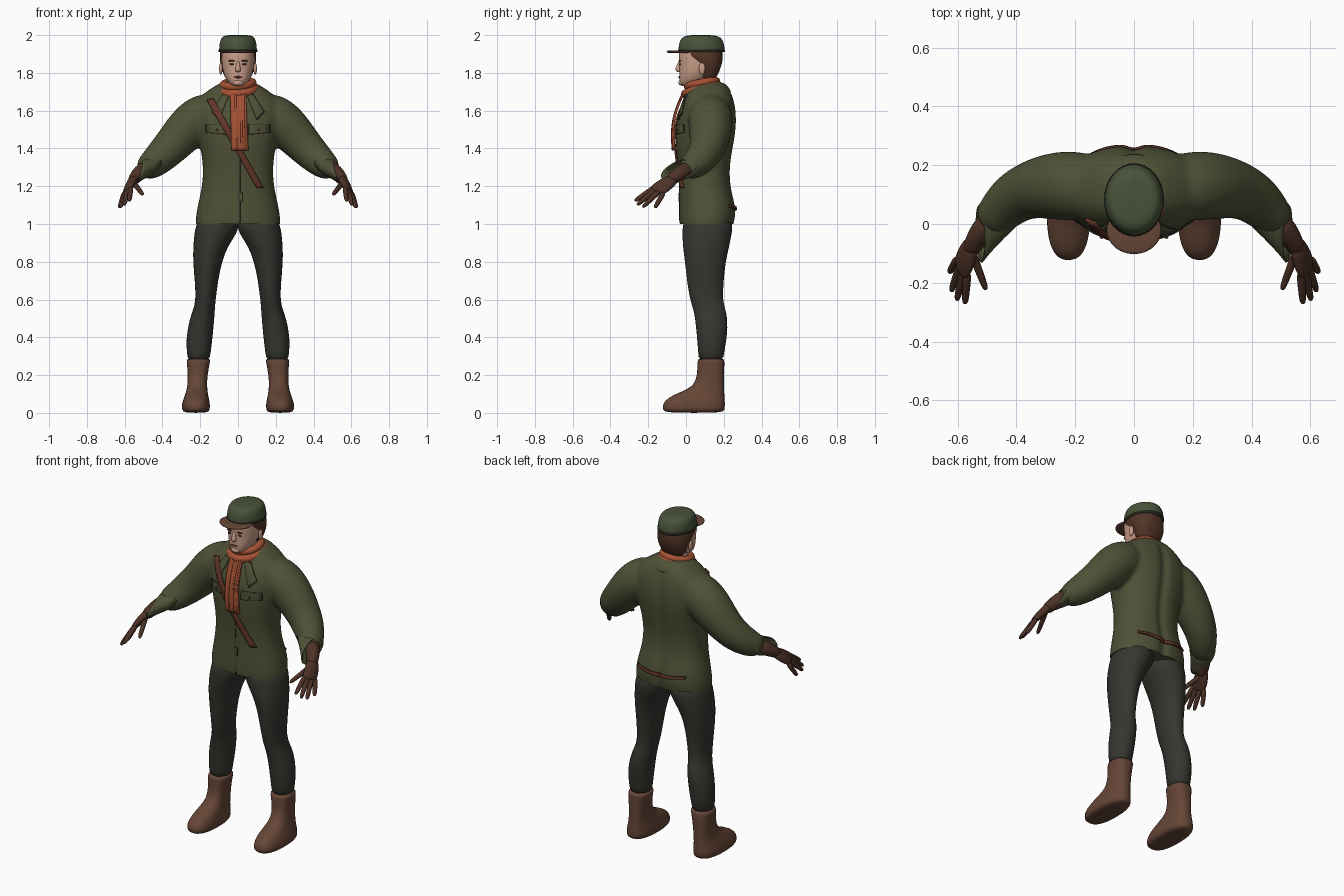
import bpy, bmesh, math
from mathutils import Vector
from mathutils.bvhtree import BVHTree

old = bpy.data.objects.get("Cube")
if old:
    bpy.data.objects.remove(old, do_unlink=True)


def material(name, *rgb):
    m = bpy.data.materials.new(name)
    m.use_nodes = True
    m.diffuse_color = (*rgb, 1)
    bsdf = m.node_tree.nodes["Principled BSDF"]
    bsdf.inputs["Base Color"].default_value = (*rgb, 1)
    bsdf.inputs["Roughness"].default_value = 0.8
    return m


GREEN = material("jacket green", .078, .083, .038)
CAP = material("cap green", .066, .085, .042)
TROUSERS = material("trouser charcoal", .035, .037, .029)
BOOT = material("boot brown", .13, .061, .037)
GLOVE = material("glove brown", .075, .032, .02)
SCARF = material("scarf orange", .38, .085, .035)
SKIN = material("skin", .6, .35, .25)
HAIR = material("hair brown", .085, .035, .02)
LEATHER = material("leather", .12, .036, .02)
DARK = material("dark seam", .022, .022, .014)


def build(name, verts, faces, mat, subdivide=0):
    bm = bmesh.new()
    vs = [bm.verts.new(v) for v in verts]
    for f in faces:
        bm.faces.new([vs[i] for i in f]).smooth = True
    bmesh.ops.recalc_face_normals(bm, faces=bm.faces)
    me = bpy.data.meshes.new(name)
    bm.to_mesh(me)
    bm.free()
    me.materials.append(mat)
    ob = bpy.data.objects.new(name, me)
    bpy.context.collection.objects.link(ob)
    if subdivide:
        ob.modifiers.new("smooth", "SUBSURF").levels = subdivide
        ob.modifiers["smooth"].render_levels = subdivide
    return ob


# Skin over rings given as (centre, u half axis, v half axis)
def loft(name, rings, mat, power=2.0, n=24, closed=False, caps=True, subdivide=1):
    def bend(t):
        return math.copysign(abs(t) ** (2 / power), t)
    verts = []
    for c, u, v in rings:
        for i in range(n):
            a = math.tau * i / n
            verts.append(Vector(c) + Vector(u) * bend(math.cos(a)) + Vector(v) * bend(math.sin(a)))
    k = len(rings)
    faces = []
    for r in range(k if closed else k - 1):
        for i in range(n):
            j, q = (i + 1) % n, (r + 1) % k
            faces.append((r * n + i, r * n + j, q * n + j, q * n + i))
    if caps and not closed:
        faces += [tuple(range(n)), tuple(range((k - 1) * n, k * n))]
    return build(name, verts, faces, mat, subdivide)


# Horizontal rings given as (z, x inner, x outer, y front, y back)
def stack(name, rows, mat, s=1, **kw):
    return loft(name, [((s * (a + b) / 2, (f + g) / 2, z), ((b - a) / 2, 0, 0), (0, (g - f) / 2, 0))
                       for z, a, b, f, g in rows], mat, **kw)


def centred(name, rows, mat, **kw):
    return stack(name, [(z, -w, w, f, g) for z, w, f, g in rows], mat, **kw)


# Round tube through (x, y, z, radius)
def tube(name, pts, mat, s=1, closed=False, n=12, **kw):
    p = [Vector((s * x, y, z)) for x, y, z, r in pts]
    k, rings = len(p), []
    for i in range(k):
        nxt = p[(i + 1) % k] if closed else p[min(i + 1, k - 1)]
        t = (nxt - p[i - 1 if closed else max(i - 1, 0)]).normalized()
        u = t.cross(Vector((0, 0, 1))).normalized()
        rings.append((p[i], u * pts[i][3], t.cross(u) * pts[i][3]))
    return loft(name, rings, mat, n=n, closed=closed, **kw)


def ball(name, c, size, mat):
    x, y, z = c
    rows = [math.pi * (i + .3) / 8.6 for i in range(9)]
    return loft(name, [((x, y, z - size[2] * math.cos(a)), (size[0] * math.sin(a), 0, 0),
                        (0, size[1] * math.sin(a), 0)) for a in rows], mat, n=12)


# Jacket body and sleeves, fused into one skin
parts = [centred("jacket", [
    (.94, .215, -.025, .24), (1, .228, -.035, .255), (1.06, .221, -.037, .268), (1.12, .209, -.036, .258),
    (1.2, .19, -.035, .237), (1.3, .184, -.04, .233), (1.4, .198, -.054, .25), (1.5, .22, -.058, .268),
    (1.58, .235, -.045, .268), (1.64, .232, -.022, .26), (1.69, .185, 0, .245),
    (1.73, .125, .02, .225), (1.755, .08, .06, .195)], GREEN, power=2.35, n=32, subdivide=2)]
for s in (1, -1):
    parts.append(tube("sleeve", [
        (.1, .125, 1.61, .1), (.2, .13, 1.57, .122), (.28, .13, 1.495, .115), (.35, .118, 1.415, .1),
        (.41, .09, 1.355, .09), (.465, .035, 1.305, .075), (.505, -.01, 1.285, .055)],
        GREEN, s, n=24, subdivide=2))
jacket = parts[0]
graph = bpy.context.evaluated_depsgraph_get()
bm = bmesh.new()
for ob in parts:
    bm.from_mesh(ob.evaluated_get(graph).to_mesh())
for ob in parts[1:]:
    bpy.data.objects.remove(ob, do_unlink=True)
bm.to_mesh(jacket.data)
bm.free()
jacket.modifiers.clear()
fuse = jacket.modifiers.new("fuse", "REMESH")
fuse.mode, fuse.voxel_size, fuse.use_smooth_shade = "VOXEL", .011, True
relax = jacket.modifiers.new("relax", "SMOOTH")
relax.factor, relax.iterations = .5, 8
graph = bpy.context.evaluated_depsgraph_get()
bm = bmesh.new()
bm.from_mesh(jacket.evaluated_get(graph).to_mesh())
jacket.modifiers.clear()

# Straight hem and a shallow groove down the spine
bmesh.ops.bisect_plane(bm, geom=bm.verts[:] + bm.edges[:] + bm.faces[:],
                       plane_co=(0, 0, 1), plane_no=(0, 0, 1), clear_inner=True)
bmesh.ops.edgenet_fill(bm, edges=[e for e in bm.edges if e.is_boundary])
for v in bm.verts:
    if v.co.y > .15 and v.co.z < 1.7:
        v.co.y -= .014 * math.exp(-(v.co.x / .028) ** 2)
for f in bm.faces:
    f.smooth = len(f.verts) < 6
    f.material_index = 0
bm.to_mesh(jacket.data)
surface = BVHTree.FromBMesh(bm)
bm.free()


# Thin plate with four (x, z) corners, laid over the jacket
def patch(name, corners, mat, lift=.004, n=12, m=4, back=False, thick=.006):
    a, b, c, d = [Vector(p) for p in corners]
    side = 1 if back else -1
    verts = []
    for i in range(n + 1):
        for j in range(m + 1):
            p = a.lerp(b, j / m).lerp(d.lerp(c, j / m), i / n)
            hit = surface.ray_cast(Vector((p.x, side, p.y)), Vector((0, -side, 0)))[0]
            verts.append((p.x, (hit.y if hit else .05) + side * lift, p.y))
    w = m + 1
    faces = [(i * w + j, i * w + j + 1, i * w + j + 1 + w, i * w + j + w) for i in range(n) for j in range(m)]
    ob = build(name, verts, faces, mat)
    sol = ob.modifiers.new("thickness", "SOLIDIFY")
    sol.thickness, sol.offset = thick, 0
    return ob


def outlined(name, corners, grow=1.09):
    mid = sum((Vector(p) for p in corners), Vector((0, 0))) / 4
    patch(name + "_edge", [mid + (Vector(p) - mid) * grow for p in corners], DARK, .001, thick=.004)
    patch(name, corners, GREEN, .004, thick=.004)


patch("front_seam", [(.008, 1.4), (.012, 1.4), (.012, 1.005), (.008, 1.005)], DARK, .0005, m=1, thick=.003)
outlined("fly_tab", [(.002, 1.165), (.022, 1.165), (.022, 1.12), (.01, 1.12)])
patch("shoulder_strap", [(-.165, 1.655), (-.13, 1.665), (.135, 1.19), (.1, 1.19)], LEATHER, .007, n=30, thick=.009)
patch("scarf_tail", [(-.042, 1.71), (.04, 1.71), (.055, 1.39), (-.035, 1.39)], SCARF, .016, n=20, thick=.0095)
for x in (-.018, .012, .034):
    patch("scarf_fold", [(x, 1.69), (x + .009, 1.69), (x + .012, 1.39), (x + .003, 1.39)],
          SCARF, .022, n=20, m=2, thick=.006)
patch("back_belt_left", [(0, 1.068), (0, 1.09), (.16, 1.1), (.16, 1.088)], LEATHER, .006, back=True, thick=.009)
patch("back_belt_right", [(0, 1.068), (0, 1.09), (-.16, 1.1), (-.16, 1.088)], LEATHER, .006, back=True, thick=.009)
for s in (1, -1):
    outlined("lapel", [(s * .045, 1.69), (s * .085, 1.68), (s * .138, 1.595), (s * .1, 1.555)], 1.07)
    outlined("pocket_flap", [(s * .06, 1.525), (s * .165, 1.525), (s * .165, 1.485), (s * .06, 1.475)])
    patch("pocket_button", [(s * .106, 1.502), (s * .116, 1.502), (s * .116, 1.492), (s * .106, 1.492)],
          LEATHER, .008, n=2, m=2)

# Trousers, boots, cuffs and gloves
for s in (1, -1):
    stack("trouser_leg", [
        (1.05, .0, .2, .0, .23), (.99, -.005, .224, -.02, .25), (.95, .005, .232, -.02, .243),
        (.88, .055, .238, -.018, .23), (.8, .085, .239, -.006, .21), (.7, .105, .229, .004, .2),
        (.6, .118, .224, .02, .194), (.55, .122, .236, .038, .208), (.5, .125, .256, .048, .222),
        (.4, .134, .276, .058, .218), (.32, .144, .271, .064, .202), (.27, .15, .268, .066, .198)], TROUSERS, s)
    stack("boot", [
        (.288, .146, .271, .061, .203), (.28, .146, .271, .061, .204), (.2, .162, .267, .06, .202),
        (.14, .164, .268, .04, .202), (.11, .16, .276, -.03, .203), (.08, .155, .286, -.1, .205),
        (.045, .147, .299, -.126, .208), (.015, .149, .297, -.124, .205), (0, .16, .285, -.11, .195)],
        BOOT, s, power=2.5)
    cuff = loft("sleeve_cuff", [
        ((s * .45, .045, 1.315), (s * .04, .06, .01), (s * -.03, 0, .06)),
        ((s * .5, -.005, 1.292), (s * .02, .078, .025), (s * -.025, 0, .058)),
        ((s * .523, -.035, 1.285), (s * .006, .098, .03), (s * -.015, 0, .052))], GREEN, caps=False)
    cuff.modifiers.new("hem", "SOLIDIFY").thickness = .006
    tube("glove_wrist", [(.48, .02, 1.3, .045), (.52, -.025, 1.272, .042), (.545, -.065, 1.245, .034),
                         (.56, -.095, 1.222, .03)], GLOVE, s)
    spread = Vector((s * -.45, -.78, .43))
    normal = spread.cross(Vector((s * .35, -.7, -.6))).normalized()
    loft("glove_palm", [(Vector((s * x, y, z)), spread * a, normal * b) for x, y, z, a, b in (
        (.545, -.06, 1.247, .032, .026), (.565, -.1, 1.217, .044, .025),
        (.58, -.135, 1.19, .048, .02), (.592, -.165, 1.168, .043, .014))], GLOVE, n=16)
    for name, root, tip in (("index", (.568, -.18, 1.185), (.575, -.272, 1.122)),
                            ("middle", (.582, -.17, 1.175), (.603, -.26, 1.1)),
                            ("ring", (.595, -.15, 1.165), (.622, -.23, 1.088)),
                            ("little", (.605, -.125, 1.155), (.628, -.165, 1.085)),
                            ("thumb", (.55, -.1, 1.215), (.503, -.225, 1.155))):
        a, b = Vector(root), Vector(tip)
        tube("glove_" + name, [(*a.lerp(b, t), r) for t, r in
                               ((-.2, .014), (.15, .015), (.55, .0135), (.9, .012), (1, .006))], GLOVE, s, n=10)

# Scarf wound twice round the neck
for z, rx, ry, r, tilt in ((1.71, .09, .088, .025, .022), (1.742, .078, .076, .022, .014)):
    ring = [math.tau * i / 24 for i in range(24)]
    tube("scarf_loop", [(rx * math.cos(a), .085 + ry * math.sin(a),
                         z + tilt * math.sin(a) + .006 * math.cos(a), r) for a in ring], SCARF, closed=True)

# Head, hair and face
centred("neck", [(1.66, .065, .02, .15), (1.74, .06, .02, .15), (1.8, .06, .03, .15)], SKIN)
centred("head", [
    (1.728, .025, -.02, .06), (1.738, .04, -.034, .08), (1.765, .064, -.036, .11), (1.8, .078, -.036, .15),
    (1.84, .086, -.036, .17), (1.88, .089, -.038, .18), (1.92, .09, -.04, .185), (1.95, .08, -.02, .17)],
    SKIN, power=2.2)
centred("hair", [
    (1.755, .05, .09, .145), (1.775, .07, .075, .162), (1.81, .084, .068, .178), (1.845, .093, .05, .19),
    (1.87, .097, .0, .195), (1.895, .098, -.02, .196), (1.93, .096, -.03, .195)], HAIR, power=2.3)
loft("nose", [((0, -.03, 1.865), (.008, 0, 0), (0, .01, 0)), ((0, -.038, 1.84), (.01, 0, 0), (0, .012, 0)),
              ((0, -.043, 1.815), (.017, 0, 0), (0, .017, 0)), ((0, -.036, 1.803), (.012, 0, 0), (0, .01, 0))],
     SKIN, n=12)
ball("lips", (0, -.035, 1.777), (.024, .006, .006), LEATHER)
ball("chin", (0, -.026, 1.748), (.028, .015, .016), SKIN)
for s in (1, -1):
    ball("eye", (s * .034, -.033, 1.846), (.012, .005, .005), DARK)
    ball("eyebrow", (s * .035, -.034, 1.864), (.02, .006, .004), HAIR)
    ball("ear", (s * .091, .085, 1.822), (.01, .018, .032), SKIN)

# Peaked cap
centred("cap_crown", [
    (1.912, .098, -.038, .2), (1.918, .101, -.041, .206), (1.945, .099, -.039, .203), (1.97, .095, -.033, .196),
    (1.99, .086, -.02, .182), (1.999, .068, .005, .155), (2, .03, .05, .11)], CAP, n=32)
centred("cap_band", [(1.91, .102, -.042, .207), (1.92, .102, -.042, .207)], DARK, n=32, subdivide=0)
centred("cap_peak", [(1.905, .085, -.095, .055), (1.908, .094, -.103, .06), (1.916, .094, -.103, .06),
                     (1.92, .085, -.095, .055)], BOOT, n=32)
